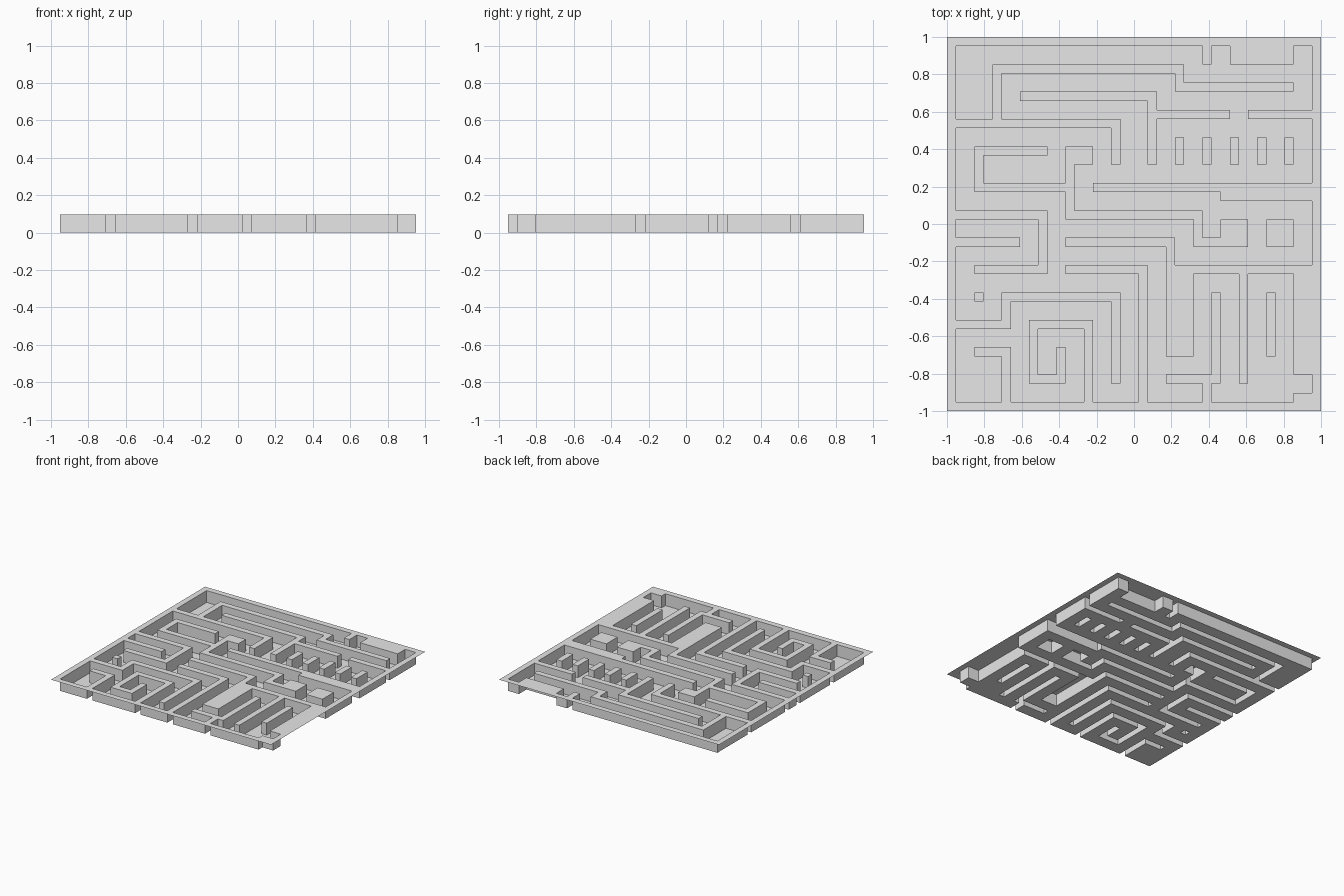
import bpy, bmesh

if "Cube" in bpy.data.objects:
    bpy.data.objects.remove(bpy.data.objects["Cube"])

N = 41                 # cells per side
S = 2.0 / N            # cell size
H = 2 * S              # wall height

raised = set()         # cells (column, row from the back) lifted to wall height


def block(c0, r0, c1, r1):
    """Raise every cell of an inclusive rectangle."""
    for c in range(min(c0, c1), max(c0, c1) + 1):
        for r in range(min(r0, r1), max(r0, r1) + 1):
            raised.add((c, r))


def wall(*pts):
    """Raise a one-cell-wide wall along a path of corner cells."""
    for a, b in zip(pts, pts[1:]):
        block(*a, *b)


# outer rim
wall((0, 0), (40, 0), (40, 40), (0, 40), (0, 0))

# back part: long folded walls
wall((28, 0), (28, 2))
wall((0, 9), (18, 9), (18, 13))
wall((5, 9), (5, 3), (25, 3), (25, 5), (37, 5))
wall((8, 6), (22, 6), (22, 13))
wall((22, 8), (30, 8))
wall((33, 8), (40, 8))
block(31, 0, 37, 2)

# row of short free-standing bars
for c in range(25, 38, 3):
    wall((c, 11), (c, 13))

# middle part
wall((16, 16), (40, 16))
wall((30, 17), (40, 17))
wall((10, 12), (3, 12), (3, 16), (13, 16))
wall((13, 12), (13, 19), (27, 19), (27, 22), (32, 22))
block(13, 12, 15, 13)
for c in (30, 35):
    block(c, 20, c + 2, 22)
wall((0, 19), (10, 19), (10, 25), (3, 25))
wall((0, 22), (7, 22))

# front left: hooks and spiral
block(3, 28, 3, 28)
wall((0, 31), (6, 31), (6, 28), (18, 28), (18, 37))
wall((3, 34), (6, 34), (6, 40))
wall((15, 40), (15, 31), (9, 31), (9, 37), (12, 37), (12, 34))
wall((21, 40), (21, 25), (13, 25))

# front right: comb of walls and solid blocks
wall((13, 22), (24, 22), (24, 25), (40, 25))
block(24, 25, 26, 34)
wall((32, 25), (32, 37))
wall((35, 28), (35, 34))
wall((24, 37), (29, 37), (29, 28))
wall((28, 37), (28, 40))
block(38, 26, 40, 36)
block(38, 39, 40, 39)

# stepped sheet: open underneath, no skirt round the rim
bm = bmesh.new()
cache = {}


def vert(c, r, high):
    key = (c, r, high)
    if key not in cache:
        cache[key] = bm.verts.new((-1 + c * S, 1 - r * S, H if high else 0.0))
    return cache[key]


for c in range(N):
    for r in range(N):
        up = (c, r) in raised
        # flat top or floor of the cell
        ring = [(c, r), (c, r + 1), (c + 1, r + 1), (c + 1, r)]
        bm.faces.new([vert(*p, up) for p in ring])
        if up:
            continue
        # sides facing into the corridor wherever a neighbour is raised
        edges = {(-1, 0): (0, 1), (0, 1): (1, 2), (1, 0): (2, 3), (0, -1): (3, 0)}
        for (dc, dr), (i, j) in edges.items():
            if (c + dc, r + dr) in raised:
                a, b = ring[i], ring[j]
                bm.faces.new([vert(*b, False), vert(*a, False),
                              vert(*a, True), vert(*b, True)])

mesh = bpy.data.meshes.new("maze_panel")
bm.to_mesh(mesh)
bm.free()

grey = bpy.data.materials.new("plain grey")
grey.diffuse_color = (0.8, 0.8, 0.8, 1)
grey.use_nodes = True
grey.node_tree.nodes["Principled BSDF"].inputs["Base Color"].default_value = grey.diffuse_color
mesh.materials.append(grey)

maze = bpy.data.objects.new("maze_panel", mesh)
bpy.context.collection.objects.link(maze)
